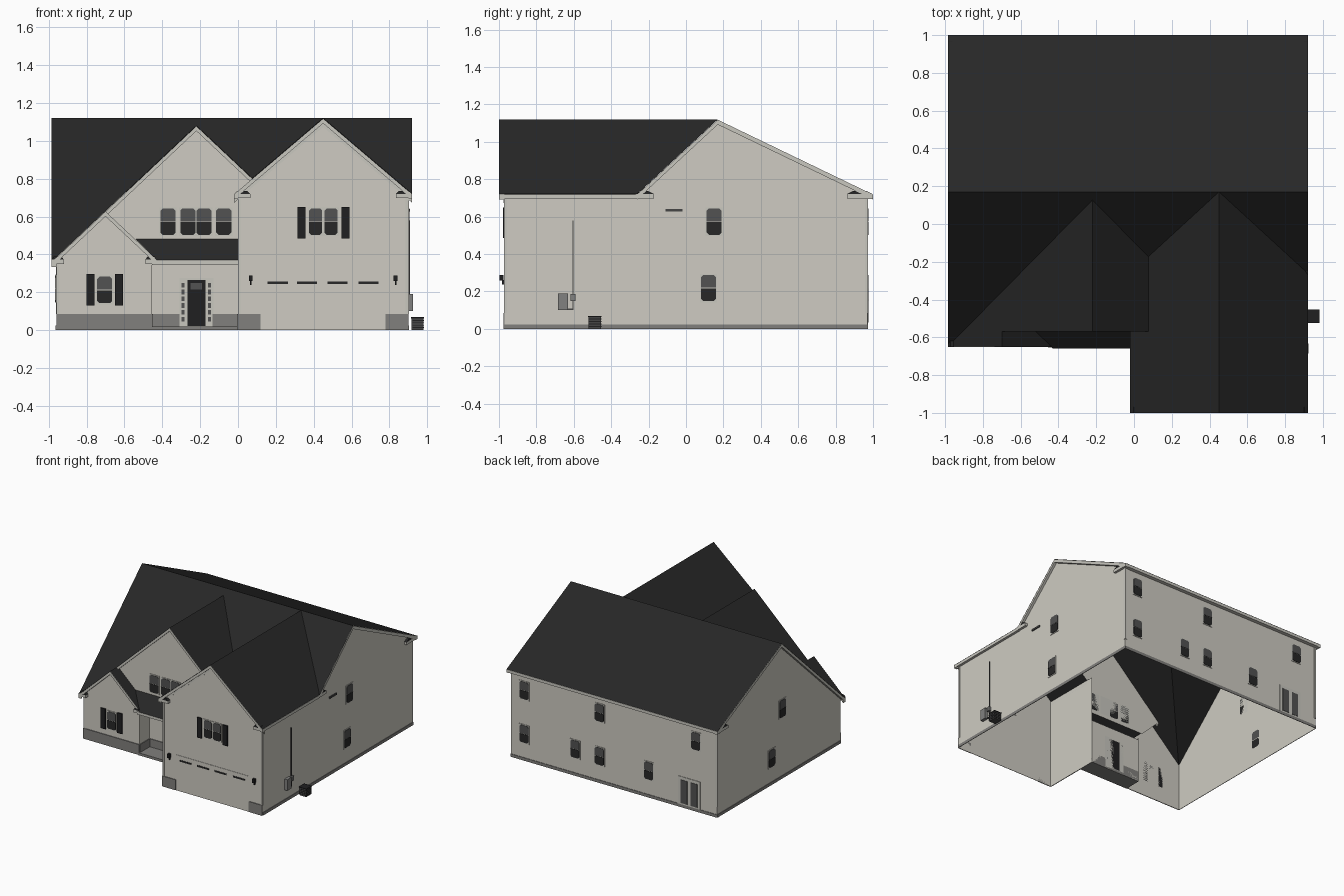
import bpy, bmesh, math
from mathutils import Vector as V

if "Cube" in bpy.data.objects:
    bpy.data.objects.remove(bpy.data.objects["Cube"])

def mat(name, r, g, b):
    m = bpy.data.materials.new(name)
    m.diffuse_color = (r, g, b, 1)
    m.use_nodes = True
    m.node_tree.nodes["Principled BSDF"].inputs["Base Color"].default_value = m.diffuse_color
    return m

WALL = mat("wall_siding", .62, .60, .54)
TRIM = mat("trim", .58, .57, .52)
ROOF = mat("roof_shingle", .02, .02, .02)
STONE = mat("stone_base", .22, .215, .205)
GLASS = mat("upper_glass", .085, .085, .085)
DARK = mat("dark_glass", .02, .02, .02)
BLACK = mat("shutter_black", .014, .014, .015)
METAL = mat("metal_grey", .22, .22, .215)
UNIT = mat("unit_grey", .06, .06, .06)

def make(name, verts, faces, m):
    me = bpy.data.meshes.new(name)
    me.from_pydata([tuple(v) for v in verts], [], faces)
    me.materials.append(m)
    ob = bpy.data.objects.new(name, me)
    bpy.context.collection.objects.link(ob)
    return ob

def poly(name, pts, out, m):
    """One flat face turned toward the direction 'out'."""
    ob = make(name, pts, [tuple(range(len(pts)))], m)
    if ob.data.polygons[0].normal.dot(V(out)) < 0:
        ob.data.flip_normals()
    return ob

def prism(name, pts, vec, m):
    """Extrude a polygon along a vector into a solid."""
    n = len(pts)
    vs = [V(p) for p in pts] + [V(p) + V(vec) for p in pts]
    fs = [tuple(range(n)), tuple(range(n, 2 * n))]
    fs += [(i, (i + 1) % n, n + (i + 1) % n, n + i) for i in range(n)]
    ob = make(name, vs, fs, m)
    bm = bmesh.new()
    bm.from_mesh(ob.data)
    bmesh.ops.recalc_face_normals(bm, faces=bm.faces)
    bm.to_mesh(ob.data)
    bm.free()
    return ob

def box(name, x0, x1, y0, y1, z0, z1, m):
    return prism(name, [(x0, y0, z0), (x1, y0, z0), (x1, y1, z0), (x0, y1, z0)], (0, 0, z1 - z0), m)

# Walls by name: axis they face, position, outward sign
SIDES = {"wing": ("y", -.97, -1), "gable": ("y", -.55, -1), "entry": ("y", -.49, -1),
         "small": ("y", -.62, -1), "back": ("y", .97, 1), "right": ("x", .90, 1),
         "left": ("x", -.96, -1), "wing_side": ("x", 0, -1), "porch_side": ("x", -.455, 1)}

def on(side, u, z, off=0):
    a, p, s = SIDES[side]
    return (u, p + s * off, z) if a == "y" else (p + s * off, u, z)

def wall(side, prof):
    a, p, s = SIDES[side]
    poly(side + "_wall", [on(side, u, z) for u, z in prof], (0, s, 0) if a == "y" else (s, 0, 0), WALL)

def plate(name, side, u0, u1, z0, z1, t, m):
    a, p, s = SIDES[side]
    pts = [on(side, u, z) for u, z in ((u0, z0), (u1, z0), (u1, z1), (u0, z1))]
    prism(name, pts, (0, s * t, 0) if a == "y" else (s * t, 0, 0), m)

# Roof heights: main front slope, wing gable, middle gable, small gable
def y_main(z): return .17 - (1.12 - z) / .927
def W(x): return 1.12 - .851 * abs(x - .45)
def G(x): return 1.08 - .94 * abs(x + .22)
def S(x): return G(-.7) - .94 * (x + .7)
L, R, EAVE = -.985, .92, W(.92)
XV = (1.08 - .94 * .22 - 1.12 + .851 * .45) / (.94 + .851)   # valley between gables
def on_main(x, z): return (x, y_main(z), z)

UP = (0, 0, 1)
valley, mid_top, corner = on_main(XV, G(XV)), on_main(-.22, 1.08), on_main(L, G(L))
poly("main_roof_back", [(L, .17, 1.12), (R, .17, 1.12), (R, 1, .72), (L, 1, .72)], UP, ROOF)
poly("main_roof_front_right", [(R, .17, 1.12), on_main(R, EAVE), (.45, .17, 1.12)], UP, ROOF)
poly("main_roof_front_left", [(.45, .17, 1.12), valley, mid_top, corner, (L, .17, 1.12)], UP, ROOF)
poly("wing_roof_right", [(.45, -1, 1.12), (R, -1, EAVE), on_main(R, EAVE), (.45, .17, 1.12)], UP, ROOF)
poly("wing_roof_left", [(.45, -1, 1.12), (.45, .17, 1.12), valley, (XV, -.55, W(XV)),
                        (-.02, -.55, W(-.02)), (-.02, -1, W(-.02))], UP, ROOF)
poly("middle_roof_right", [(-.22, -.57, 1.08), mid_top, valley, (XV, -.57, G(XV))], UP, ROOF)
poly("middle_roof_left", [(-.22, -.57, 1.08), mid_top, corner, (-.7, -.65, G(-.7)), (-.7, -.57, G(-.7))], UP, ROOF)
poly("small_roof_right", [(-.7, -.65, S(-.7)), (-.43, -.65, S(-.43)), (-.43, -.55, S(-.43)), (-.7, -.55, S(-.7))], UP, ROOF)
poly("porch_roof", [(-.54, -.55, .48), (0, -.55, .48), (0, -.66, .37), (-.43, -.66, .37)], UP, ROOF)

# Walls
e = .004
wall("wing", [(0, 0), (.9, 0), (.9, W(.9) - e), (.45, 1.12 - e), (0, W(0) - e)])
wall("gable", [(-.54, .47), (0, .47), (0, W(0) - e), (XV, W(XV) - e), (-.22, 1.08 - e), (-.7, G(-.7) - e)])
wall("small", [(-.96, 0), (-.455, 0), (-.455, S(-.455) - e), (-.7, S(-.7) - e), (-.96, G(-.96) - e)])
wall("entry", [(-.455, 0), (0, 0), (0, .36), (-.455, .36)])
wall("porch_side", [(-.62, 0), (-.49, 0), (-.49, .375), (-.62, .375)])
wall("wing_side", [(-.97, 0), (-.49, 0), (-.49, .73), (-.97, .73)])
wall("back", [(-.96, 0), (.9, 0), (.9, .73), (-.96, .73)])
wall("right", [(-.97, 0), (.97, 0), (.97, .73), (.17, 1.12 - e), (-.25, .73), (-.97, .73)])
wall("left", [(-.96 + .34, 0), (.97, 0), (.97, .73), (.17, 1.12 - e), (-.62, .383)])

# Rake boards under the gable edges
def rake(name, p, q, vec, h=.026):
    d = V((0, 0, -.002))
    p, q = V(p) + d, V(q) + d
    prism(name + "_rake", [p, q, q - V((0, 0, h)), p - V((0, 0, h))], vec, TRIM)

for x, vx in ((L, .025), (R, -.02)):
    rake("side_back", (x, .17, 1.12), (x, 1, .72), (vx, 0, 0))
rake("left_front", (L, .17, 1.12), corner, (.025, 0, 0))
rake("right_front", (R, .17, 1.12), on_main(R, EAVE), (-.02, 0, 0))
for x in (-.02, R):
    rake("wing", (.45, -1, 1.12), (x, -1, W(x)), (0, .03, 0))
    rake("wing_frieze", (.45, -.975, 1.12), (x, -.975, W(x)), (0, .005, 0), .045)
for x in (-.7, XV):
    rake("middle", (-.22, -.57, 1.08), (x, -.57, G(x)), (0, .02, 0))
rake("small_left", (-.7, -.65, S(-.7)), (L, -.65, G(L)), (0, .03, 0))
rake("small_right", (-.7, -.65, S(-.7)), (-.43, -.65, S(-.43)), (0, .03, 0))

# Eaves and porch header
box("back_eave", L, R, .97, 1, .695, .719, TRIM)
box("right_eave", .9, R, -1, -.26, .695, .719, TRIM)
box("wing_left_eave", -.02, 0, -1, -.55, .695, .719, TRIM)
box("porch_header", -.455, 0, -.655, -.635, .345, .369, TRIM)
box("small_right_eave", -.455, -.43, -.65, -.55, .35, .373, TRIM)

# Cornice returns with little sloped caps
def cornice(x0, x1, y0, y1, z):
    box("cornice_return", x0, x1, y0, y1, z - .022, z, TRIM)
    prism("cornice_cap", [(x0, y0, z), (x1, y0, z), (x1 - (x1 - x0) * .2, y0, z + .016),
                          (x0 + (x1 - x0) * .2, y0, z + .016)] if x1 - x0 > y1 - y0 else
          [(x0, y0, z), (x0, y1, z), (x0, y1 - .03, z + .016), (x0, y0 + .03, z + .016)],
          (0, y1 - y0, 0) if x1 - x0 > y1 - y0 else (x1 - x0, 0, 0), ROOF)

for a, b in ((-.02, .065), (.835, .92)):
    cornice(a, b, -.998, -.97, .72)
for a, b in ((L, -.92), (-.49, -.43)):
    cornice(a, b, -.65, -.62, .372)
for a, b in ((L, -.96), (.9, R)):
    cornice(a, b, .86, .998, .72)
cornice(.9, R, -.27, -.17, .72)

# Stone base on the front, plain foundation elsewhere
for side, a, b in (("small", -.96, -.455), ("entry", -.455, -.31), ("entry", -.135, 0), ("wing", 0, .12),
                   ("wing", .78, .9), ("wing_side", -.97, -.49), ("porch_side", -.62, -.49)):
    plate("stone_base", side, a, b, 0, .085, .006, STONE)
for side, a, b in (("right", -.97, .97), ("left", -.62, .97), ("back", -.96, .9)):
    plate("foundation", side, a, b, 0, .024, .004, STONE)
box("porch_slab", -.455, 0, -.63, -.49, 0, .02, STONE)

# Corner boards
for side, u, top in (("wing", .007, .7), ("wing", .893, .7), ("right", -.963, .7), ("right", .963, .7),
                     ("back", .893, .7), ("back", -.953, .7), ("left", .963, .7), ("small", -.953, .355)):
    plate("corner_board", side, u - .007, u + .007, .085, top, .003, TRIM)

# Windows: frame, grey upper sash with clipped corners, dark lower sash
def window(side, u, z, w=.08, h=.14):
    a, p, s = SIDES[side]
    out = (0, s * .007, 0) if a == "y" else (s * .007, 0, 0)
    plate("window_frame", side, u - w / 2 - .006, u + w / 2 + .006, z - h / 2 - .006, z + h / 2 + .006, .004, TRIM)
    for nm, sg, m in (("upper_sash", 1, GLASS), ("lower_sash", -1, DARK)):
        prof = [(-w / 2, .002), (w / 2, .002), (w / 2, h / 2 - .012), (w / 2 - .012, h / 2),
                (-w / 2 + .012, h / 2), (-w / 2, h / 2 - .012)]
        prism(nm, [on(side, u + x, z + sg * y) for x, y in prof], out, m)

for u in (-.37, -.265, -.18, -.075):
    window("gable", u, .573)
for u in (.41, .492):
    window("wing", u, .573, .07)
window("small", -.705, .212)
for u, z in ((.15, .573), (.12, .218)):
    window("right", u, z)
for u, z in ((.13, .573), (.27, .218)):
    window("left", u, z)
for u, z in ((.78, .573), (.78, .218), (.10, .573), (.10, .218), (.32, .218), (-.345, .218), (-.77, .573)):
    window("back", u, z)

# Shutters
for side, u, z0, z1 in (("wing", .335, .485, .65), ("wing", .567, .485, .65),
                        ("small", -.78, .13, .295), ("small", -.63, .13, .295)):
    plate("shutter", side, u - .021, u + .021, z0, z1, .009, BLACK)

# Front door with sidelights, fanlight and back patio doors
plate("door_frame", "entry", -.31, -.13, .02, .275, .004, TRIM)
plate("front_door", "entry", -.268, -.172, .022, .265, .007, BLACK)
plate("door_fanlight", "entry", -.25, -.19, .215, .25, .009, GLASS)
for u in (-.29, -.15):
    for i in range(6):
        plate("sidelight_pane", "entry", u - .008, u + .008, .045 + i * .036, .07 + i * .036, .007, GLASS)
plate("patio_frame", "back", -.81, -.61, .024, .25, .004, TRIM)
for u in (-.665, -.755):
    plate("patio_door", "back", u - .03, u + .03, .035, .225, .007, GLASS)

# Garage door with strip windows, and lanterns
plate("garage_door", "wing", .12, .78, 0, .29, .003, WALL)
for u in (.21, .365, .525, .69):
    plate("garage_window", "wing", u - .053, u + .053, .244, .257, .006, DARK)
for u in (.067, .833):
    box("lantern", u - .01, u + .01, -.998, -.975, .258, .288, BLACK)
    box("lantern_stem", u - .004, u + .004, -.985, -.97, .238, .262, BLACK)

# Wall vent, meters, pipe and outdoor unit on the right
plate("wall_vent", "right", -.11, -.02, .626, .641, .008, UNIT)
box("meter_box", .9, .925, -.685, -.632, .10, .19, METAL)
box("meter_small", .9, .92, -.618, -.59, .15, .185, METAL)
box("meter_pipe", .9, .908, -.608, -.602, .10, .58, UNIT)
box("meter_link", .9, .908, -.635, -.602, .10, .108, UNIT)
box("outdoor_unit", .918, .98, -.52, -.455, 0, .062, UNIT)
box("outdoor_unit_lid", .915, .983, -.523, -.452, .062, .068, BLACK)
for i in range(4):
    box("unit_louvre", .922, .982, -.522, -.453, .01 + i * .013, .015 + i * .013, BLACK)
